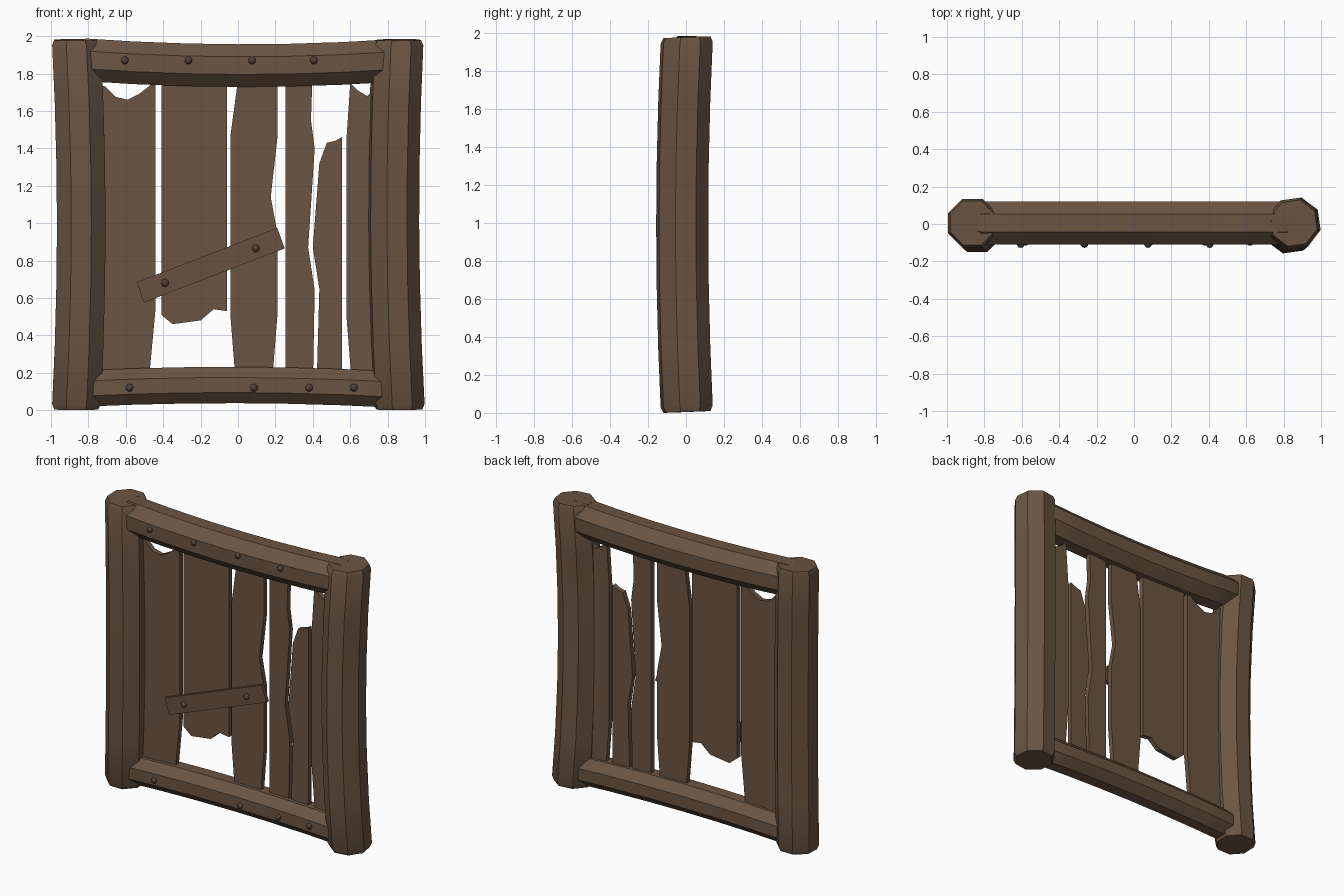
import bpy, bmesh, math
from mathutils import Vector

if "Cube" in bpy.data.objects:
    bpy.data.objects.remove(bpy.data.objects["Cube"], do_unlink=True)


def material(name, rgb):
    m = bpy.data.materials.new(name)
    m.use_nodes = True
    m.diffuse_color = (*rgb, 1)
    m.node_tree.nodes["Principled BSDF"].inputs["Base Color"].default_value = (*rgb, 1)
    return m


WOOD = material("brown wood", (0.147, 0.091, 0.056))
BRACE = material("reddish brown wood", (0.140, 0.080, 0.052))
IRON = material("dark bolt brown", (0.085, 0.052, 0.035))


def finish(name, bm, mat):
    bmesh.ops.recalc_face_normals(bm, faces=bm.faces[:])
    mesh = bpy.data.meshes.new(name)
    bm.to_mesh(mesh)
    bm.free()
    mesh.materials.append(mat)
    ob = bpy.data.objects.new(name, mesh)
    bpy.context.collection.objects.link(ob)
    return ob


def smooth(ob, degrees=25):
    bpy.ops.object.select_all(action='DESELECT')
    ob.select_set(True)
    bpy.context.view_layer.objects.active = ob
    bpy.ops.object.shade_smooth_by_angle(angle=math.radians(degrees))


def log(name, start, end, bow, radius, turn=0, tilt=0):
    """Eight-sided bowed log with worn, chamfered ends."""
    start, end, bow = Vector(start), Vector(end), Vector(bow)
    axis = (end - start).normalized()
    side = Vector((0, 1, 0))
    up = axis.cross(side).normalized()
    bm = bmesh.new()
    rings = []
    for t in (0, 0.015, 0.17, 0.34, 0.5, 0.66, 0.83, 0.985, 1):
        r = radius / math.cos(math.pi / 8) * (0.9 if t in (0, 1) else 1)
        c = start.lerp(end, t) + bow * (1 - (2 * t - 1) ** 2)
        ring = []
        for i in range(8):
            a = math.radians(turn) + (i + 0.5) * math.pi / 4
            p = c + (side * math.cos(a) + up * math.sin(a)) * r
            ring.append(bm.verts.new(p + axis * tilt * (p.y - c.y)))
        rings.append(ring)
    for a, b in zip(rings, rings[1:]):
        for i in range(8):
            j = (i + 1) % 8
            bm.faces.new((a[i], a[j], b[j], b[i]))
    bm.faces.new(rings[0])
    bm.faces.new(rings[-1])
    return finish(name, bm, WOOD)


def board(name, outline, front, back, mat=WOOD):
    """Flat board from an x, z outline."""
    bm = bmesh.new()
    face = bm.faces.new([bm.verts.new((x, front, z)) for x, z in outline])
    ext = bmesh.ops.extrude_face_region(bm, geom=[face])
    moved = [v for v in ext["geom"] if isinstance(v, bmesh.types.BMVert)]
    bmesh.ops.translate(bm, verts=moved, vec=(0, back - front, 0))
    return finish(name, bm, mat)


# Upright posts, each with a wedge-shaped split in its top
posts = [
    log("right_post", (-0.865, 0.005, 0.005), (-0.865, 0.005, 1.98), (0.027, -0.025, 0), 0.13, 0, 0.04),
    log("left_post", (0.862, 0.005, 0.005), (0.855, 0.005, 1.98), (-0.027, -0.025, 0), 0.131, 8, 0.04),
]
for post, s in zip(posts, (-1, 1)):
    bm = bmesh.new()
    loop = [bm.verts.new((s * x, y, 1.93)) for x, y in ((0.84, 0.03), (0.7, 0.03), (0.7, 0.07))]
    face = bm.faces.new(loop)
    ext = bmesh.ops.extrude_face_region(bm, geom=[face])
    top = [v for v in ext["geom"] if isinstance(v, bmesh.types.BMVert)]
    bmesh.ops.translate(bm, verts=top, vec=(0, 0, 0.2))
    cutter = finish(post.name + "_split_cutter", bm, WOOD)
    cutter.hide_render = True
    cutter.hide_viewport = True
    mod = post.modifiers.new("split", 'BOOLEAN')
    mod.object = cutter
    mod.solver = 'EXACT'
    smooth(post)

# Cross rails
smooth(log("top_rail", (-0.84, 0.005, 1.875), (0.84, 0.005, 1.87), (0, 0, -0.03), 0.114))
smooth(log("bottom_rail", (-0.84, 0, 0.115), (0.84, 0, 0.11), (0, 0, 0.022), 0.097))

# Weathered planks
planks = [
    [(-0.76, 0.12), (-0.48, 0.12), (-0.47, 0.23), (-0.44, 0.55), (-0.44, 1.76), (-0.53, 1.69),
     (-0.59, 1.66), (-0.655, 1.675), (-0.71, 1.73), (-0.76, 1.75)],
    [(-0.41, 0.51), (-0.35, 0.46), (-0.2, 0.48), (-0.13, 0.54), (-0.06, 0.53), (-0.06, 1.84), (-0.41, 1.84)],
    [(-0.01, 0.12), (0.18, 0.12), (0.21, 0.5), (0.21, 0.95), (0.175, 1.14), (0.21, 1.45),
     (0.21, 1.84), (0.01, 1.84), (-0.04, 1.47), (-0.04, 0.5)],
    [(0.255, 0.12), (0.4, 0.12), (0.41, 0.64), (0.375, 0.87), (0.41, 1.4), (0.39, 1.55),
     (0.4, 1.84), (0.255, 1.84)],
    [(0.42, 0.12), (0.555, 0.12), (0.555, 1.46), (0.52, 1.44), (0.475, 1.43), (0.435, 1.32),
     (0.4, 0.87), (0.435, 0.65)],
    [(0.61, 0.12), (0.76, 0.12), (0.76, 1.74), (0.69, 1.68), (0.64, 1.71), (0.6, 1.75),
     (0.58, 1.45), (0.58, 0.5)],
]
for n, outline in enumerate(planks, 1):
    board(f"plank_{n}", outline, -0.015, 0.02)

# Slanted repair board
board("repair_board", [(-0.505, 0.575), (0.25, 0.865), (0.21, 0.975), (-0.54, 0.685)], -0.04, -0.015, BRACE)


# Round bolt heads
def bolt(name, x, y, z):
    bm = bmesh.new()
    bmesh.ops.create_uvsphere(bm, u_segments=10, v_segments=6, radius=0.021)
    bmesh.ops.translate(bm, verts=bm.verts[:], vec=(x, y, z))
    smooth(finish(name, bm, IRON), 60)


for x in (-0.605, -0.265, 0.075, 0.405):
    bolt("top_rail_bolt", x, -0.107, 1.87)
for x in (-0.58, 0.085, 0.38, 0.62):
    bolt("bottom_rail_bolt", x, -0.095, 0.12)
for x, z in ((-0.39, 0.68), (0.095, 0.865)):
    bolt("repair_board_bolt", x, -0.04, z)
